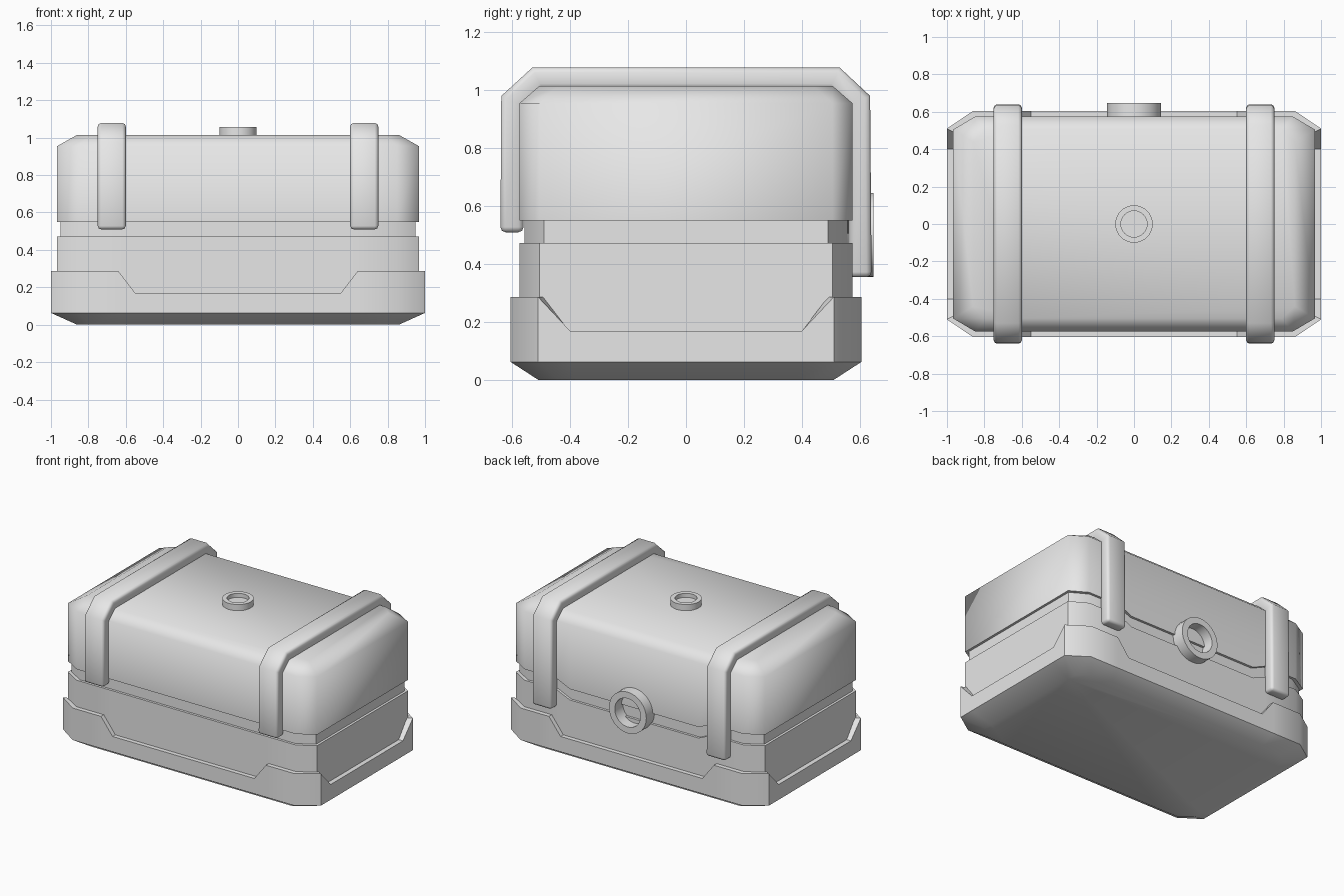
import bpy, bmesh, math
from mathutils import Matrix

if "Cube" in bpy.data.objects:
    bpy.data.objects.remove(bpy.data.objects["Cube"])

grey = bpy.data.materials.new("plain grey")
grey.diffuse_color = (0.8, 0.8, 0.8, 1)
grey.use_nodes = True
grey.node_tree.nodes["Principled BSDF"].inputs["Base Color"].default_value = grey.diffuse_color


def finish(bm, name, angle, bevel=0):
    bmesh.ops.recalc_face_normals(bm, faces=bm.faces)
    me = bpy.data.meshes.new(name)
    bm.to_mesh(me)
    bm.free()
    me.materials.append(grey)
    ob = bpy.data.objects.new(name, me)
    bpy.context.collection.objects.link(ob)
    bpy.ops.object.select_all(action='DESELECT')
    ob.select_set(True)
    bpy.context.view_layer.objects.active = ob
    if bevel:
        mod = ob.modifiers.new("soft edges", 'BEVEL')
        mod.width = bevel
        mod.segments = 2
        mod.limit_method = 'ANGLE'
        mod.angle_limit = math.radians(60)
        bpy.ops.object.modifier_apply(modifier=mod.name)
    bpy.ops.object.shade_smooth_by_angle(angle=math.radians(angle))
    return ob


def ring(quarter, z):
    """Mirror a quarter outline into a full loop; z is a number or a rule."""
    q = list(quarter)
    pts = (q + [(-x, y) for x, y in reversed(q)] +
           [(-x, -y) for x, y in q] + [(x, -y) for x, y in reversed(q)])
    return [(x, y, z(x, y) if callable(z) else z) for x, y in pts]


def bridge(bm, loops, closed=False):
    rows = [[bm.verts.new(p) for p in loop] for loop in loops]
    n = len(rows[0])
    pairs = list(zip(rows, rows[1:])) + ([(rows[-1], rows[0])] if closed else [])
    for a, b in pairs:
        for i in range(n):
            j = (i + 1) % n
            bm.faces.new((a[i], a[j], b[j], b[i]))
    if not closed:
        bm.faces.new(rows[0])
        bm.faces.new(rows[-1])


def loft(name, loops, angle):
    bm = bmesh.new()
    bridge(bm, loops)
    return finish(bm, name, angle)


# Chamfered rectangle outlines, one quarter each
wall = [(0.967, 0.505), (0.85, 0.574), (0.60, 0.574), (0.50, 0.574)]
inner = [(0.95, 0.49), (0.835, 0.557), (0.60, 0.557), (0.50, 0.557)]
deep = [(0.90, 0.46), (0.81, 0.52), (0.60, 0.52), (0.50, 0.52)]
crown = [(0.86, 0.44), (0.79, 0.505), (0.60, 0.505), (0.50, 0.505)]


def seam(z, drop):
    """Seam height that steps down in the middle of the back."""
    return lambda x, y: z - drop if y > 0.45 and abs(x) < 0.55 else z


# Lid, seam core and lower body
loft("lid", [ring(deep, seam(0.55, 0.045)), ring(wall, seam(0.55, 0.045)),
             ring(wall, 0.955), ring(crown, 1.015)], 66)
loft("seam_core", [ring(inner, 0.3), ring(inner, 0.6)], 50)
loft("lower_body", [ring(wall, 0.08), ring(wall, seam(0.473, 0.045)),
                    ring(deep, seam(0.473, 0.045))], 50)

# Base tray with raised corner guards
tray = [(1.0, 0.40), (1.0, 0.51), (0.86, 0.605), (0.64, 0.605), (0.55, 0.605)]
lip = [(0.96, 0.40), (0.96, 0.49), (0.84, 0.567), (0.64, 0.567), (0.55, 0.567)]
foot = [(0.86, 0.38), (0.86, 0.44), (0.78, 0.508), (0.62, 0.508), (0.53, 0.508)]
heights = [0.17, 0.287, 0.287, 0.287, 0.17]


def guard_ring(quarter):
    table = dict(zip(quarter, heights))
    return ring(quarter, lambda x, y: table[(abs(x), abs(y))])


loft("base_tray", [ring(foot, 0), ring(tray, 0.063),
                   guard_ring(tray), guard_ring(lip), ring(lip, 0.1)], 50)

# Two straps wrapped over the lid
strap_outer = [(-0.64, 0.51), (-0.637, 0.98), (-0.53, 1.078),
               (0.53, 1.078), (0.635, 0.98), (0.64, 0.355)]
strap_inner = [(0.56, 0.355), (0.56, 0.945), (0.495, 1.005),
               (-0.495, 1.005), (-0.56, 0.945), (-0.56, 0.51)]
for side, cx in (("left", -0.675), ("right", 0.675)):
    bm = bmesh.new()
    prof = strap_outer + strap_inner
    a, b = ([bm.verts.new((cx + s, y, z)) for y, z in prof] for s in (-0.075, 0.075))
    n = len(prof)
    for i in range(n):
        j = (i + 1) % n
        bm.faces.new((a[i], a[j], b[j], b[i]))
    for i in range(5):
        k, m = n - 1 - i, n - 2 - i
        bm.faces.new((a[i], a[i + 1], a[m], a[k]))
        bm.faces.new((b[i], b[i + 1], b[m], b[k]))
    finish(bm, side + "_strap", 60, 0.018)


def tube(name, outline, matrix, closed):
    """Revolve (radius, height) points around the local z axis."""
    bm = bmesh.new()
    n = 32
    bridge(bm, [[(r * math.cos(math.tau * i / n), r * math.sin(math.tau * i / n), h)
                 for i in range(n)] for r, h in outline], closed)
    bm.transform(matrix)
    return finish(bm, name, 40)


# Recessed button on top
tube("top_button", [(0.10, 1.0), (0.10, 1.058), (0.07, 1.058), (0.07, 1.03)],
     Matrix.Identity(4), False)

# Ring latch on the back
tube("back_ring", [(0.145, 0), (0.145, 0.09), (0.10, 0.09), (0.10, 0)],
     Matrix.Translation((0, 0.557, 0.5)) @ Matrix.Rotation(-math.pi / 2, 4, 'X'), True)
